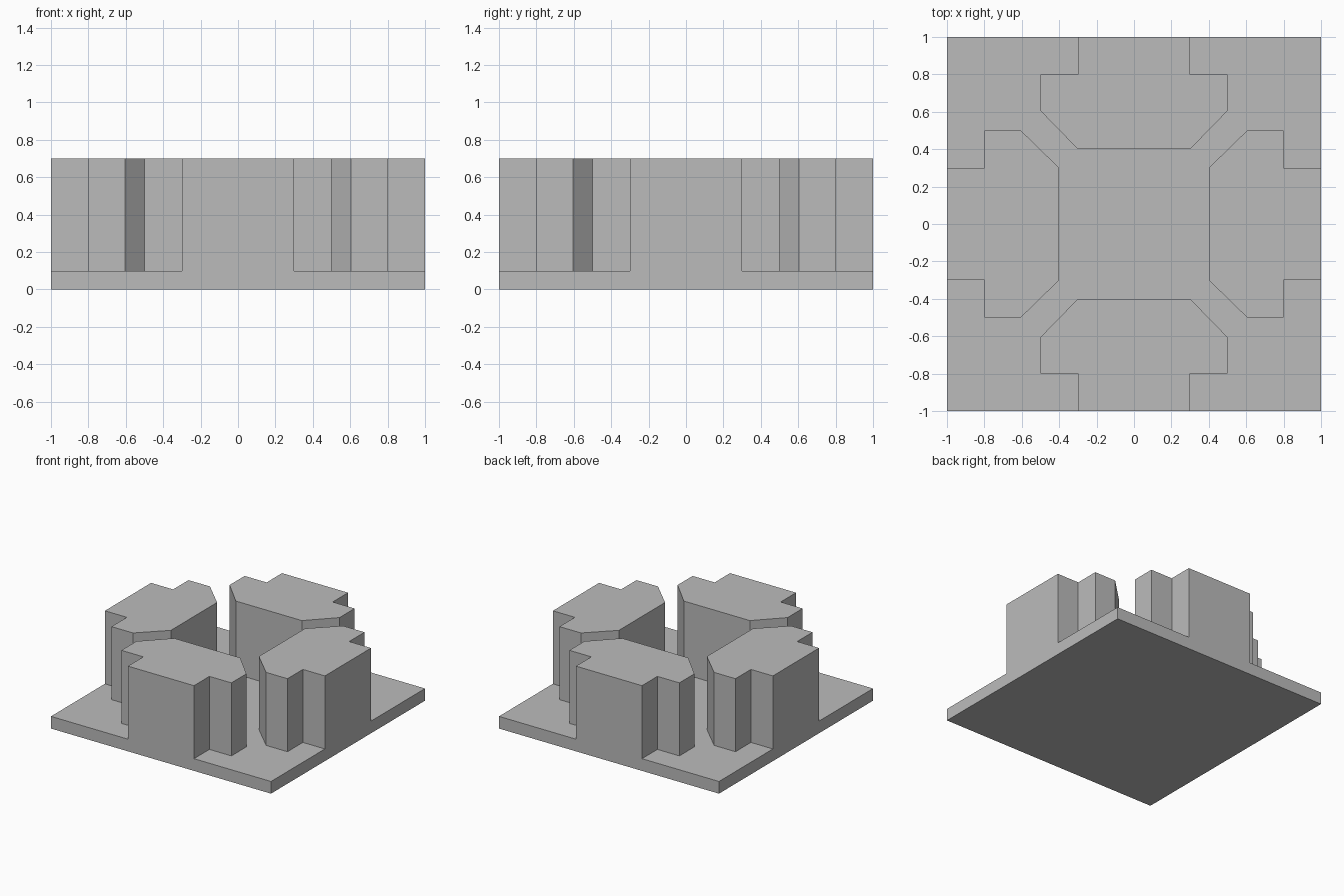
import bpy, bmesh
from math import pi
from mathutils import Matrix

cube = bpy.data.objects.get("Cube")
if cube:
    bpy.data.objects.remove(cube, do_unlink=True)

grey = bpy.data.materials.new("plain_grey")
grey.use_nodes = True
colour = (0.5, 0.5, 0.5, 1)
grey.diffuse_color = colour
grey.node_tree.nodes["Principled BSDF"].inputs["Base Color"].default_value = colour


def prism(name, outline, z0, z1, turn=0):
    """Extrude a plan outline from z0 to z1, turned about the z axis."""
    bm = bmesh.new()
    face = bm.faces.new([bm.verts.new((x, y, z0)) for x, y in outline])
    top = bmesh.ops.extrude_face_region(bm, geom=[face], use_keep_orig=True)["geom"]
    verts = [v for v in top if isinstance(v, bmesh.types.BMVert)]
    bmesh.ops.translate(bm, verts=verts, vec=(0, 0, z1 - z0))
    bmesh.ops.recalc_face_normals(bm, faces=bm.faces)
    # swap axes exactly, so that outer walls stay flush with the slab
    rot = Matrix.Rotation(turn * pi / 2, 4, 'Z')
    for row in rot:
        row[:] = [round(v) for v in row]
    bm.transform(rot)
    mesh = bpy.data.meshes.new(name)
    bm.to_mesh(mesh)
    bm.free()
    mesh.materials.append(grey)
    obj = bpy.data.objects.new(name, mesh)
    bpy.context.collection.objects.link(obj)
    return obj


# Square slab
slab = prism("base_with_blocks", [(-1, -1), (1, -1), (1, 1), (-1, 1)], 0, 0.1)

# Four stepped, chamfered blocks, one on each side
half = [(0.3, -1), (0.3, -0.8), (0.5, -0.8), (0.5, -0.605), (0.3, -0.4)]
outline = half + [(-x, y) for x, y in reversed(half)]
blocks = [prism("block_" + side, outline, 0.05, 0.7, turn)
          for turn, side in enumerate(["front", "left", "back", "right"])]

# Fuse the blocks with the slab
for block in blocks:
    mod = slab.modifiers.new("join_" + block.name, 'BOOLEAN')
    mod.operation = 'UNION'
    mod.solver = 'EXACT'
    mod.object = block
depsgraph = bpy.context.evaluated_depsgraph_get()
fused = bpy.data.meshes.new_from_object(slab.evaluated_get(depsgraph))
slab.modifiers.clear()
slab.data = fused
for block in blocks:
    bpy.data.objects.remove(block, do_unlink=True)

# Merge flush faces into clean flat ones
bm = bmesh.new()
bm.from_mesh(fused)
bmesh.ops.remove_doubles(bm, verts=bm.verts, dist=0.0001)
bmesh.ops.dissolve_limit(bm, angle_limit=0.01, verts=bm.verts, edges=bm.edges)
bm.to_mesh(fused)
bm.free()
